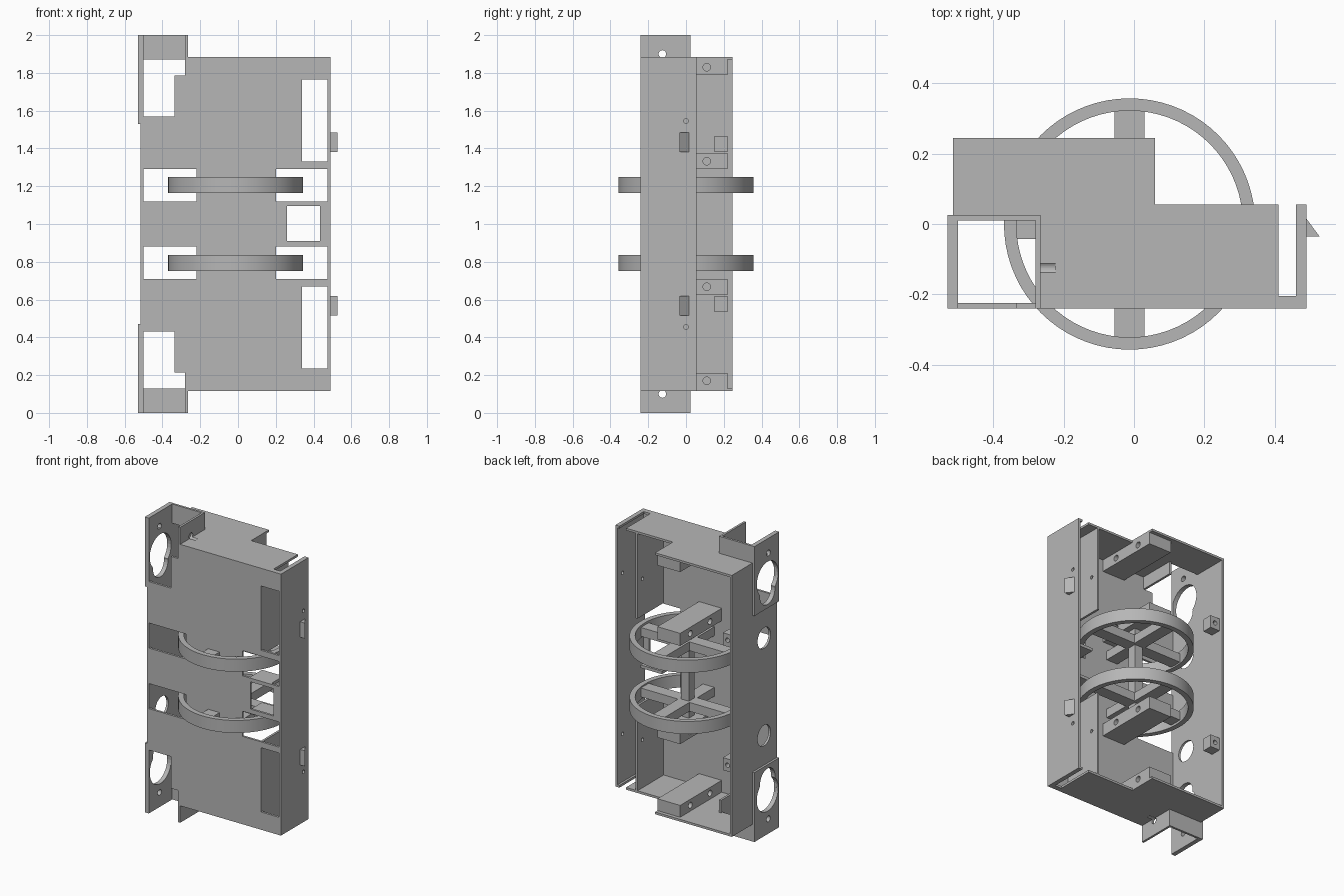
import bpy, bmesh, math
from mathutils import Matrix, Vector

cube = bpy.data.objects.get("Cube")
if cube:
    bpy.data.objects.remove(cube)

grey = bpy.data.materials.new("plain_grey")
grey.use_nodes = True
grey.diffuse_color = (0.47, 0.47, 0.47, 1)
grey.node_tree.nodes["Principled BSDF"].inputs["Base Color"].default_value = (0.47, 0.47, 0.47, 1)


def make(name, bm):
    bmesh.ops.recalc_face_normals(bm, faces=bm.faces)
    mesh = bpy.data.meshes.new(name)
    bm.to_mesh(mesh)
    bm.free()
    mesh.materials.append(grey)
    ob = bpy.data.objects.new(name, mesh)
    bpy.context.collection.objects.link(ob)
    return ob


def box(name, x, y, z):
    bm = bmesh.new()
    bmesh.ops.create_cube(bm, size=1)
    for v in bm.verts:
        v.co = Vector([(a + b) / 2 + c * (b - a) for (a, b), c in zip((x, y, z), v.co)])
    return make(name, bm)


def rod_x(x, y, z, r):
    """Round cutter running along x."""
    bm = bmesh.new()
    m = Matrix.Translation((sum(x) / 2, y, z)) @ Matrix.Rotation(math.pi / 2, 4, 'Y')
    bmesh.ops.create_cone(bm, cap_ends=True, segments=32, radius1=r, radius2=r,
                          depth=x[1] - x[0], matrix=m)
    return make("cutter", bm)


def extrude(name, pts, z):
    bm = bmesh.new()
    face = bm.faces.new([bm.verts.new((x, y, z[0])) for x, y in pts])
    new = bmesh.ops.extrude_face_region(bm, geom=[face])["geom"]
    bmesh.ops.translate(bm, vec=(0, 0, z[1] - z[0]),
                        verts=[v for v in new if isinstance(v, bmesh.types.BMVert)])
    return make(name, bm)


def cut(ob, cutters):
    for c in cutters:
        c.hide_render = True
        mod = ob.modifiers.new("cut", 'BOOLEAN')
        mod.operation, mod.solver, mod.object = 'DIFFERENCE', 'EXACT', c
    bpy.context.view_layer.update()
    mesh = bpy.data.meshes.new_from_object(ob.evaluated_get(bpy.context.evaluated_depsgraph_get()))
    ob.modifiers.clear()
    ob.data = mesh
    for c in cutters:
        bpy.data.objects.remove(c)


def flip(z, up):
    """Mirror a height range about the middle of the case."""
    return z if up else (2 - z[1], 2 - z[0])


HALVES = (("upper", True), ("lower", False))
FRONT, BACK = -0.24, 0.245
CASE = (0.115, 1.885)

# front panel with its windows
front = box("front_panel", (-0.515, 0.49), (FRONT, -0.225), CASE)
windows = [((0.26, 0.435), (0.91, 1.095))]
for _, up in HALVES:
    windows += [((0.34, 0.475), flip((1.33, 1.765), up)),
                ((0.2, 0.475), flip((1.12, 1.29), up)),
                ((-0.5, -0.22), flip((1.12, 1.29), up)),
                ((-0.5, -0.335), flip((1.57, 1.8), up)),
                ((-0.5, -0.28), flip((1.785, 1.95), up))]
cut(front, [box("cutter", x, (-0.3, -0.2), z) for x, z in windows])

# right wall of the case with motor holes
side = box("side_wall", (-0.515, -0.5), (FRONT, BACK), CASE)
holes = []
for _, up in HALVES:
    for y, z, r in ((-0.1, 1.33, 0.07), (-0.115, 1.73, 0.115), (-0.115, 1.635, 0.08)):
        holes.append(rod_x((-0.6, -0.45), y, z if up else 2 - z, r))
cut(side, holes)

# opposite outer wall with pin holes
outer = box("outer_wall", (0.475, 0.49), (FRONT, 0.055), CASE)
cut(outer, [rod_x((0.4, 0.6), 0, z, 0.012) for z in (1.545, 0.455)])

for name, up in HALVES:
    def at(z):
        return z if up else 2 - z

    # end plate: stepped outline with slot and corner opening
    pts = [(-0.515, FRONT), (0.49, FRONT), (0.49, 0.055), (0.46, 0.055), (0.46, -0.205),
           (0.41, -0.205), (0.41, 0.055), (0.06, 0.055), (0.06, BACK), (-0.515, BACK)]
    plate = extrude(name + "_end_plate", pts, flip((1.87, 1.885), up))
    cut(plate, [box("cutter", (-0.5, -0.28), (-0.3, 0.01), flip((1.8, 1.95), up)),
                rod_x((-0.3, -0.223), -0.125, at(1.9), 0.02)])

    # corner bracket
    ear = box(name + "_bracket_outer_wall", (-0.53, -0.5), (FRONT, 0.025), flip((1.53, 2), up))
    cut(ear, [rod_x((-0.6, -0.45), -0.115, at(1.73), 0.115),
              rod_x((-0.6, -0.45), -0.115, at(1.635), 0.08),
              rod_x((-0.6, -0.45), -0.125, at(1.9), 0.02)])
    inner = box(name + "_bracket_inner_wall", (-0.28, -0.265), (FRONT, 0.025), flip((1.785, 2), up))
    cut(inner, [rod_x((-0.35, -0.2), -0.125, at(1.9), 0.02)])
    box(name + "_bracket_back_wall", (-0.5, -0.28), (0.01, 0.025), flip((1.87, 2), up))

    # inner partition
    part = box(name + "_partition", (0.325, 0.34), (-0.225, 0.055), flip((1.295, 1.87), up))
    cut(part, [rod_x((0.3, 0.4), 0, at(1.545), 0.012)])

    # cross blocks with screw holes
    for label, z in (("end_block", (1.79, 1.87)), ("middle_block", (1.29, 1.375))):
        block = box(name + "_" + label, (-0.11, 0.06), (-0.225, 0.22), flip(z, up))
        cut(block, [rod_x((-0.2, 0.2), y, at(sum(z) / 2), 0.02) for y in (0.11, -0.1)])

    # small screw post on the side wall
    post = box(name + "_screw_post", (-0.5, -0.43), (0.15, 0.22), flip((1.38, 1.465), up))
    bm = bmesh.new()
    m = Matrix.Translation((-0.465, 0.22, at(1.423))) @ Matrix.Rotation(math.pi / 2, 4, 'X')
    bmesh.ops.create_cone(bm, cap_ends=True, segments=20, radius1=0.015, radius2=0.015,
                          depth=0.08, matrix=m)
    cut(post, [make("cutter", bm)])

    # wedge hook on the outer wall
    extrude(name + "_hook", [(0.49, 0.015), (0.49, -0.035), (0.527, -0.035)],
            flip((1.38, 1.485), up))

    # shelf beside the middle window
    box(name + "_window_shelf", (0.25, 0.41), (-0.225, -0.1), flip((1.1, 1.12), up))

    # wheel: rim and crossed spokes
    rim_z = flip((1.165, 1.25), up)
    bm = bmesh.new()
    N = 72
    rings = []
    for r, z in ((0.357, rim_z[0]), (0.357, rim_z[1]), (0.322, rim_z[1]), (0.322, rim_z[0])):
        rings.append([bm.verts.new((r * math.cos(math.tau * i / N) - 0.0125,
                                    r * math.sin(math.tau * i / N), z)) for i in range(N)])
    for k in range(4):
        a, b = rings[k], rings[(k + 1) % 4]
        for i in range(N):
            j = (i + 1) % N
            bm.faces.new((a[i], a[j], b[j], b[i]))
    rim = make(name + "_wheel_rim", bm)
    bpy.ops.object.select_all(action='DESELECT')
    rim.select_set(True)
    bpy.context.view_layer.objects.active = rim
    bpy.ops.object.shade_smooth_by_angle(angle=math.radians(30))
    spoke_z = flip((1.175, 1.235), up)
    box(name + "_spoke_across", (-0.34, 0.315), (-0.042, 0.042), spoke_z)
    box(name + "_spoke_along", (-0.055, 0.03), (-0.33, 0.33), spoke_z)

# square axle joining the wheels
box("axle", (-0.043, 0.018), (-0.03, 0.03), (0.71, 1.29))
